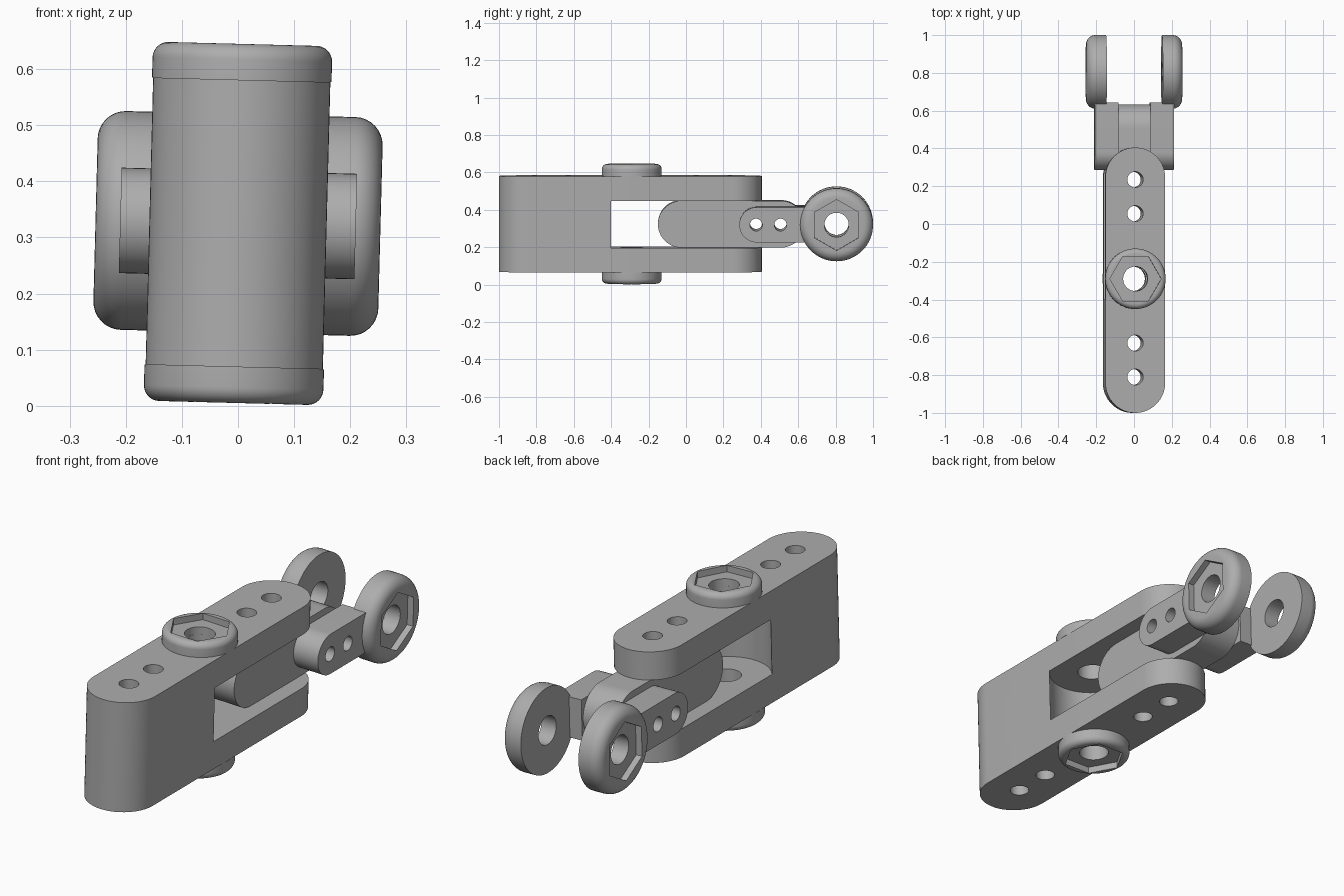
import bpy, bmesh, math
from mathutils import Matrix

if "Cube" in bpy.data.objects:
    bpy.data.objects.remove(bpy.data.objects["Cube"])

MID = 0.325                      # height of the joint's centre line
ROLL = Matrix.Translation((0, 0, MID)) @ Matrix.Rotation(math.radians(1.5), 4, 'Y')
UP = Matrix.Identity(4)          # profile in x-y, thickness along z
SIDE = Matrix(((0, 0, 1, 0), (1, 0, 0, 0), (0, 1, 0, 0), (0, 0, 0, 1)))  # profile in y-z, thickness along x
FLIP = Matrix.Rotation(math.pi, 4, 'X')

grey = bpy.data.materials.new("plain_grey")
grey.diffuse_color = (0.42, 0.42, 0.42, 1)
grey.use_nodes = True
grey.node_tree.nodes["Principled BSDF"].inputs["Base Color"].default_value = grey.diffuse_color


def finish(bm, name, matrix):
    bmesh.ops.recalc_face_normals(bm, faces=bm.faces)
    mesh = bpy.data.meshes.new(name)
    bm.to_mesh(mesh)
    bm.free()
    mesh.transform(matrix)
    mesh.materials.append(grey)
    obj = bpy.data.objects.new(name, mesh)
    bpy.context.collection.objects.link(obj)
    return obj


def prism(name, outline, low, high, matrix):
    bm = bmesh.new()
    face = bm.faces.new([bm.verts.new((u, v, low)) for u, v in outline])
    new = bmesh.ops.extrude_face_region(bm, geom=[face])["geom"]
    bmesh.ops.translate(bm, vec=(0, 0, high - low),
                        verts=[g for g in new if isinstance(g, bmesh.types.BMVert)])
    return finish(bm, name, matrix)


def arc(cx, cy, r, start, end, n):
    return [(cx + r * math.cos(math.radians(start + (end - start) * i / n)),
             cy + r * math.sin(math.radians(start + (end - start) * i / n))) for i in range(n + 1)]


def circle(cx, cy, r, n=48):
    return arc(cx, cy, r, 0, 360, n)[:-1]


def disc(name, r, low, high, fillet, bore, matrix):
    # lathed ring with a rounded outer rim
    profile = [(bore, low), (r, low)] + arc(r - fillet, high - fillet, fillet, 0, 90, 8) + [(bore, high)]
    bm = bmesh.new()
    n, rings = 64, []
    for i in range(n):
        a = 2 * math.pi * i / n
        rings.append([bm.verts.new((p * math.cos(a), p * math.sin(a), h)) for p, h in profile])
    m = len(profile)
    for i in range(n):
        a, b = rings[i], rings[(i + 1) % n]
        for j in range(m):
            bm.faces.new((a[j], b[j], b[(j + 1) % m], a[(j + 1) % m]))
    return finish(bm, name, matrix)


def cut(obj, cutters):
    bpy.context.view_layer.objects.active = obj
    for c in cutters:
        c.hide_render = True
        mod = obj.modifiers.new("cut", 'BOOLEAN')
        mod.object, mod.operation, mod.solver = c, 'DIFFERENCE', 'EXACT'
        bpy.ops.object.modifier_apply(modifier=mod.name)
        bpy.data.objects.remove(c)


def drill(obj, holes, matrix):
    cut(obj, [prism("drill", circle(u, v, r), -0.6, 0.6, matrix) for u, v, r in holes])


W = 0.158
PIVOT = -0.29
front_holes = [(0, -0.81, 0.042), (0, -0.63, 0.042)]
back_holes = [(0, 0.055, 0.042), (0, 0.235, 0.042)]
leg_holes = [(0.375, 0, 0.033), (0.505, 0, 0.033)]
parts = []

# Long plates above and below the gap
plate_outline = arc(0, 0.247, W, 0, 180, 32) + arc(0, -0.842, W, 180, 360, 32)
for name, low, high in (("upper_plate", 0.126, 0.256), ("lower_plate", -0.256, -0.126)):
    plate = prism(name, plate_outline, low, high, UP)
    drill(plate, front_holes + back_holes + [(0, PIVOT, 0.065)], UP)
    parts.append(plate)

# Spacer block between the plates, hollowed around the pivot
spacer = prism("spacer_block", [(W, -0.4), (-W, -0.4)] + arc(0, -0.842, W, 180, 360, 32), -0.126, 0.126, UP)
hollow = math.hypot(W, PIVOT + 0.4)
drill(spacer, front_holes + [(0, PIVOT, hollow)], UP)
parts.append(spacer)

# Middle arm with rounded ends
arm = prism("middle_arm", arc(0.508, 0, 0.125, -90, 90, 24) + arc(-0.025, 0, 0.125, 90, 270, 24),
            -0.085, 0.085, SIDE)
drill(arm, back_holes, UP)
drill(arm, leg_holes, SIDE)
parts.append(arm)

# Mirrored fork legs and wheels, then pivot caps
for side, turn in (("right", UP), ("left", FLIP)):
    sign = 1 if side == "right" else -1
    low, high = sorted((0.085 * sign, 0.21 * sign))
    leg = prism(side + "_fork_leg", [(0.643, -0.094), (0.643, 0.094)] + arc(0.379, 0, 0.094, 90, 270, 24),
                low, high, SIDE)
    drill(leg, leg_holes, SIDE)
    place = Matrix.Translation((0, 0.805, 0)) @ SIDE @ turn
    wheel = disc(side + "_wheel", 0.195, 0.148, 0.254, 0.05, 0.065, place)
    cut(wheel, [prism("hex", arc(0, 0, 0.136, 30, 330, 5), 0.224, 0.4, place)])
    parts += [leg, wheel]

for name, turn in (("upper_pivot_cap", UP), ("lower_pivot_cap", FLIP)):
    place = Matrix.Translation((0, PIVOT, 0)) @ turn
    cap = disc(name, 0.16, 0.256, 0.32, 0.028, 0.065, place)
    cut(cap, [prism("hex", circle(0, 0, 0.136, 6), 0.29, 0.5, place)])
    parts.append(cap)

# Slight roll of the whole joint, sharp-edged smooth shading
for obj in parts:
    obj.data.transform(ROLL)
    bpy.ops.object.select_all(action='DESELECT')
    obj.select_set(True)
    bpy.context.view_layer.objects.active = obj
    bpy.ops.object.shade_smooth_by_angle(angle=math.radians(30))
